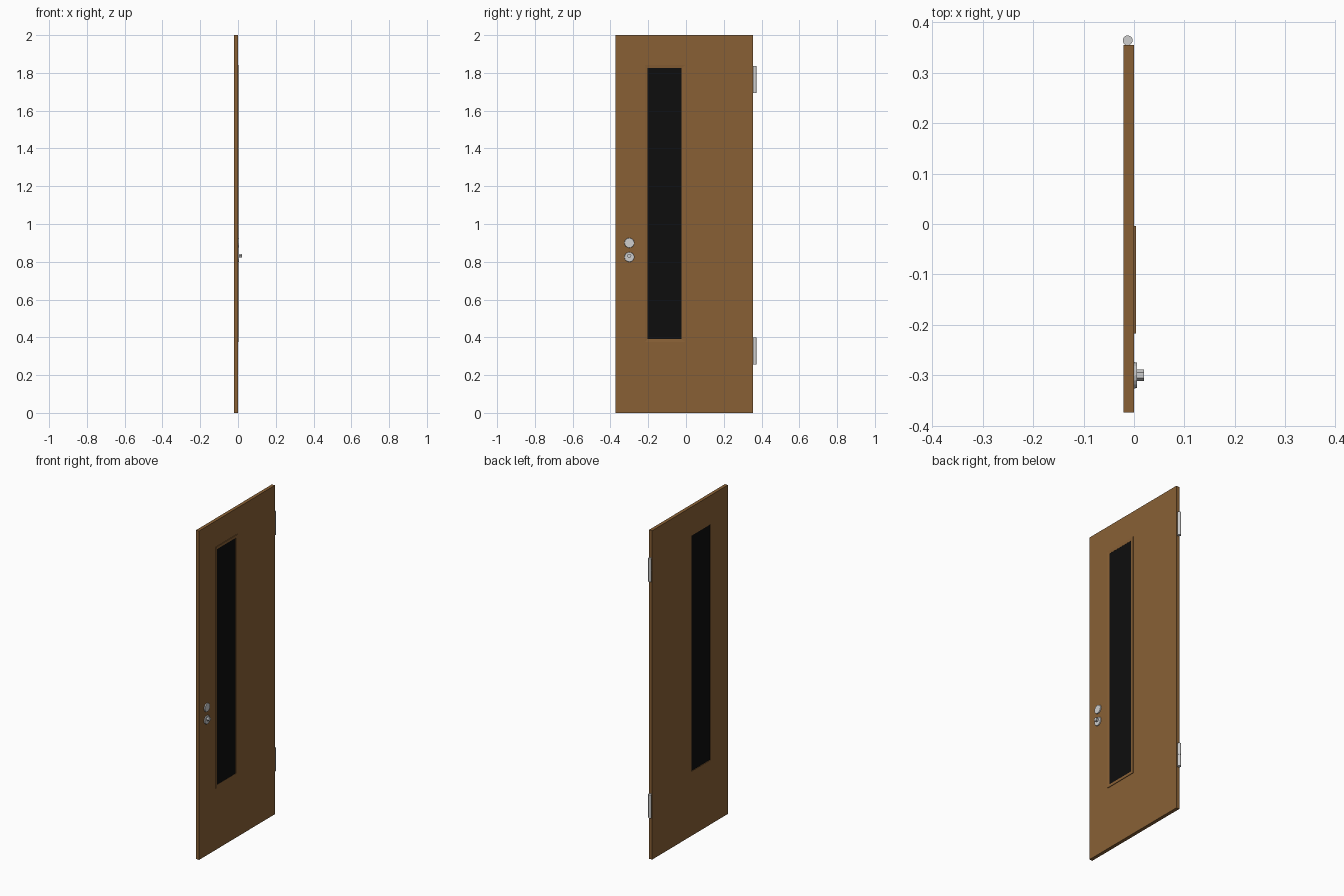
import bpy, bmesh, math
from mathutils import Matrix

if "Cube" in bpy.data.objects:
    bpy.data.objects.remove(bpy.data.objects["Cube"])


def material(name, rgb):
    m = bpy.data.materials.new(name)
    m.diffuse_color = (*rgb, 1)
    m.use_nodes = True
    m.node_tree.nodes["Principled BSDF"].inputs["Base Color"].default_value = m.diffuse_color
    return m


WOOD = material("brown wood", (0.25, 0.118, 0.036))
GLASS = material("black glass", (0.004, 0.004, 0.004))
METAL = material("light metal", (0.62, 0.62, 0.62))


def finish(name, bm, mat):
    bmesh.ops.recalc_face_normals(bm, faces=bm.faces)
    me = bpy.data.meshes.new(name)
    bm.to_mesh(me)
    bm.free()
    me.materials.append(mat)
    ob = bpy.data.objects.new(name, me)
    bpy.context.collection.objects.link(ob)
    return ob


def ring(name, mat, outer, inner, inner_inset=0.0):
    """Rectangular ring in the yz plane; outer/inner = (y0, y1, z0, z1, x0, x1)."""
    bm = bmesh.new()

    def loop(y0, y1, z0, z1, x):
        return [bm.verts.new((x, y, z)) for y, z in
                ((y0, z0), (y1, z0), (y1, z1), (y0, z1))]

    loops = [loop(*outer[:4], outer[4]), loop(*outer[:4], outer[5]),
             loop(*inner[:4], inner[5]), loop(*inner[:4], inner[4])]
    for a, b in zip(loops, loops[1:] + loops[:1]):
        for i in range(4):
            j = (i + 1) % 4
            bm.faces.new((a[i], a[j], b[j], b[i]))
    return finish(name, bm, mat)


def box(name, mat, y0, y1, z0, z1, x0, x1):
    bm = bmesh.new()
    bmesh.ops.create_cube(bm, size=1)
    bmesh.ops.scale(bm, vec=(x1 - x0, y1 - y0, z1 - z0), verts=bm.verts)
    bmesh.ops.translate(bm, vec=((x0 + x1) / 2, (y0 + y1) / 2, (z0 + z1) / 2), verts=bm.verts)
    return finish(name, bm, mat)


def cylinder(name, mat, center, r1, r2, depth, sides, along_x=False):
    bm = bmesh.new()
    bmesh.ops.create_cone(bm, cap_ends=True, segments=sides, radius1=r1, radius2=r2, depth=depth)
    if along_x:
        bmesh.ops.rotate(bm, matrix=Matrix.Rotation(math.pi / 2, 3, 'Y'), verts=bm.verts)
    bmesh.ops.translate(bm, vec=center, verts=bm.verts)
    return finish(name, bm, mat)


# door leaf with window opening
ring("door_panel", WOOD, (-0.3735, 0.3545, 0, 2, -0.0205, 0),
     (-0.205, -0.0235, 0.392, 1.825, -0.0205, 0))

# raised window trim and the dark pane
ring("window_trim", WOOD, (-0.217, -0.004, 0.375, 1.842, -0.001, 0.0035),
     (-0.205, -0.0235, 0.392, 1.825, -0.001, 0.0015))
box("window_pane", GLASS, -0.206, -0.0225, 0.391, 1.826, -0.017, 0.0008)

# lock plates and turn knob
for name, z in (("upper_lock_plate", 0.9), ("lower_lock_plate", 0.825)):
    cylinder(name, METAL, (0.0025, -0.3, z), 0.0265, 0.025, 0.006, 16, True)
cylinder("turn_knob", METAL, (0.012, -0.3, 0.832), 0.0115, 0.0115, 0.016, 6, True)

# hinge barrels, each of two knuckles
for place, z in (("lower", 0.328), ("upper", 1.764)):
    for part, s in (("bottom", -1), ("top", 1)):
        ob = cylinder(f"{place}_hinge_{part}", METAL, (-0.0125, 0.364, z + s * 0.0358),
                      0.0097, 0.0097, 0.071, 20)
        for p in ob.data.polygons:
            p.use_smooth = len(p.vertices) == 4
        ob.data.set_sharp_from_angle(angle=math.radians(40))
    cylinder(f"{place}_hinge_pin", METAL, (-0.0125, 0.364, z), 0.009, 0.009, 0.14, 20)
